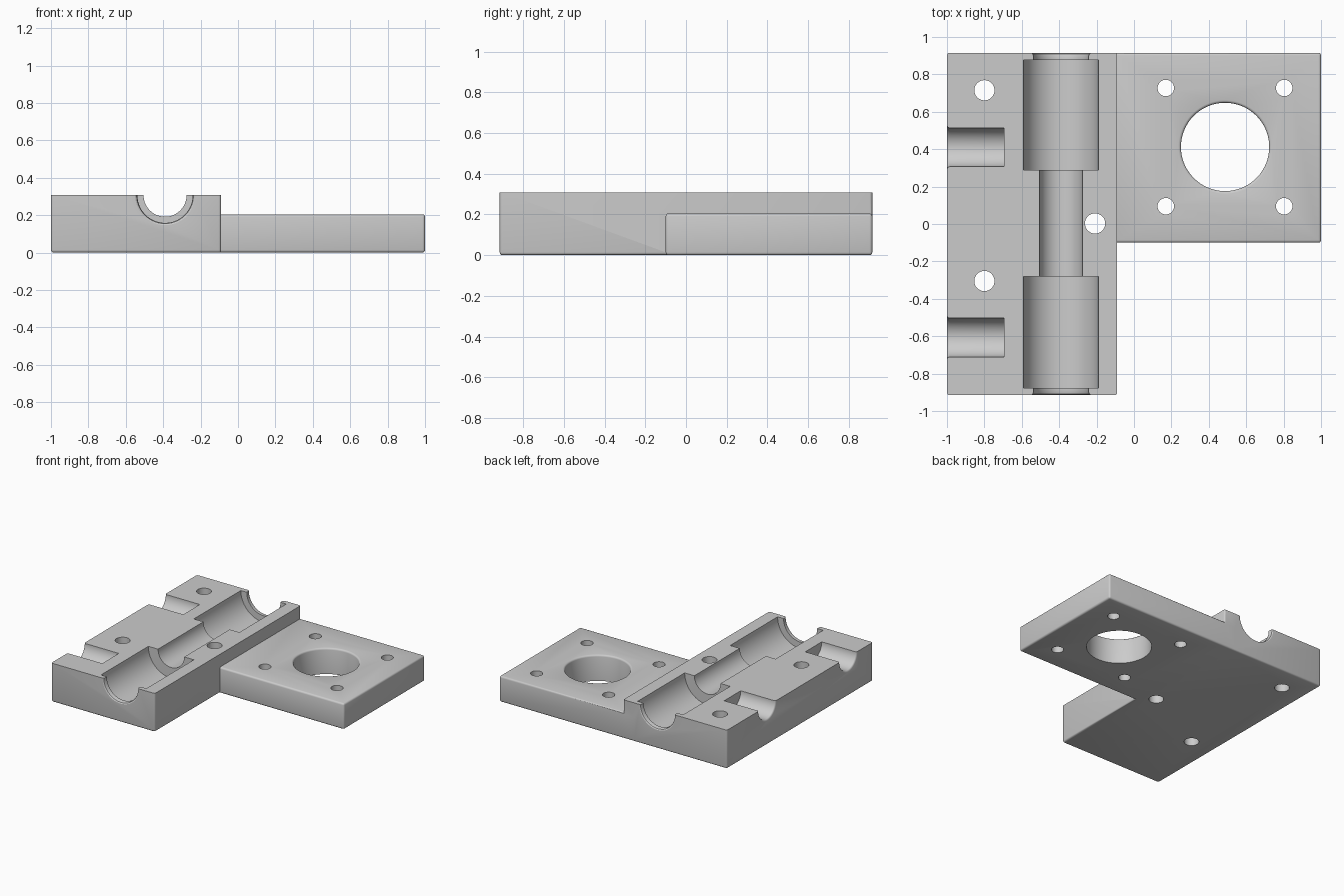
import bpy, bmesh, math
from mathutils import Vector

default = bpy.data.objects.get("Cube")
if default:
    bpy.data.objects.remove(default, do_unlink=True)

TOP, PLATE_TOP, BACK = 0.307, 0.205, 0.915

grey = bpy.data.materials.new("light_grey")
grey.use_nodes = True
colour = (0.6, 0.6, 0.6, 1)
grey.diffuse_color = colour
grey.node_tree.nodes["Principled BSDF"].inputs["Base Color"].default_value = colour


def add_object(name, bm):
    bmesh.ops.recalc_face_normals(bm, faces=bm.faces)
    mesh = bpy.data.meshes.new(name)
    bm.to_mesh(mesh)
    bm.free()
    mesh.materials.append(grey)
    obj = bpy.data.objects.new(name, mesh)
    bpy.context.collection.objects.link(obj)
    return obj


def rounded_box(name, low, high, round_top):
    """Box with softened edges; the top rim can be left sharp."""
    low, high = Vector(low), Vector(high)
    bm = bmesh.new()
    bmesh.ops.create_cube(bm, size=1)
    for v in bm.verts:
        v.co = Vector([low[i] + (v.co[i] + 0.5) * (high[i] - low[i]) for i in range(3)])
    edges = [e for e in bm.edges
             if round_top or any(v.co.z < high.z - 0.01 for v in e.verts)]
    bmesh.ops.bevel(bm, geom=edges, offset=0.014, segments=3, profile=0.5, affect='EDGES')
    return add_object(name, bm)


def lathe(name, origin, axis, profile, steps=64):
    """Closed solid turned around an axis from (radius, distance) points."""
    origin = Vector(origin)
    turn = Vector(axis).to_track_quat('Z', 'Y')
    bm = bmesh.new()
    rings = []
    for r, t in profile:
        angles = [(k + 0.5) * math.tau / steps for k in range(steps)]
        rings.append([bm.verts.new(origin + turn @ Vector((r * math.cos(a), r * math.sin(a), t)))
                      for a in angles])
    for a, b in zip(rings, rings[1:]):
        for k in range(steps):
            n = (k + 1) % steps
            bm.faces.new((a[k], a[n], b[n], b[k]))
    bm.faces.new(rings[0])
    bm.faces.new(rings[-1])
    obj = add_object(name, bm)
    obj.hide_render = True
    return obj


def combine(target, tool, operation):
    mod = target.modifiers.new(operation, 'BOOLEAN')
    mod.operation, mod.solver, mod.object = operation, 'EXACT', tool
    bpy.ops.object.select_all(action='DESELECT')
    bpy.context.view_layer.objects.active = target
    target.select_set(True)
    bpy.ops.object.modifier_apply(modifier=mod.name)
    bpy.data.objects.remove(tool, do_unlink=True)


# Tall bearing block joined to the lower mounting plate
bracket = rounded_box("mounting_bracket", (-1, -BACK, 0), (-0.09, BACK, TOP), False)
plate = rounded_box("plate", (-0.2, -0.1, 0), (1, BACK, PLATE_TOP), True)
combine(bracket, plate, 'UNION')

# Stepped half-round channel with two bearing seats and flared mouths
mouth = [(0.16, 1.0), (0.16, BACK), (0.152, 0.91), (0.148, 0.9), (0.148, 0.878), (0.2, 0.878)]
channel = [(r, -t) for r, t in mouth]
channel += [(0.2, -0.282), (0.115, -0.282), (0.115, 0.288), (0.2, 0.288)]
channel += mouth[::-1]
cutters = [lathe("channel_cutter", (-0.39, 0, TOP), (0, 1, 0), channel)]

# Half-round side pockets with a rounded entry
for y in (0.41, -0.607):
    pocket = [(0.117, -0.1), (0.117, 0), (0.109, 0.003), (0.105, 0.008), (0.104, 0.014), (0.104, 0.305)]
    cutters.append(lathe("pocket_cutter", (-1, y, TOP), (1, 0, 0), pocket))

# Screw holes through block and plate
holes = [(-0.8, 0.715, 0.054), (-0.8, -0.305, 0.054), (-0.208, 0.003, 0.054)]
holes += [(x, y, 0.044) for x in (0.17, 0.803) for y in (0.095, 0.727)]
for x, y, r in holes:
    cutters.append(lathe("hole_cutter", (x, y, 0), (0, 0, 1), [(r, -0.1), (r, 0.4)], 40))

# Large round opening with a softened upper rim
rim = [(0.236, -0.1), (0.236, PLATE_TOP - 0.014), (0.238, PLATE_TOP - 0.007),
       (0.243, PLATE_TOP - 0.002), (0.25, PLATE_TOP), (0.25, 0.4)]
cutters.append(lathe("opening_cutter", (0.487, 0.412, 0), (0, 0, 1), rim, 80))

for cutter in cutters:
    combine(bracket, cutter, 'DIFFERENCE')

bpy.ops.object.shade_smooth_by_angle(angle=math.radians(32))
